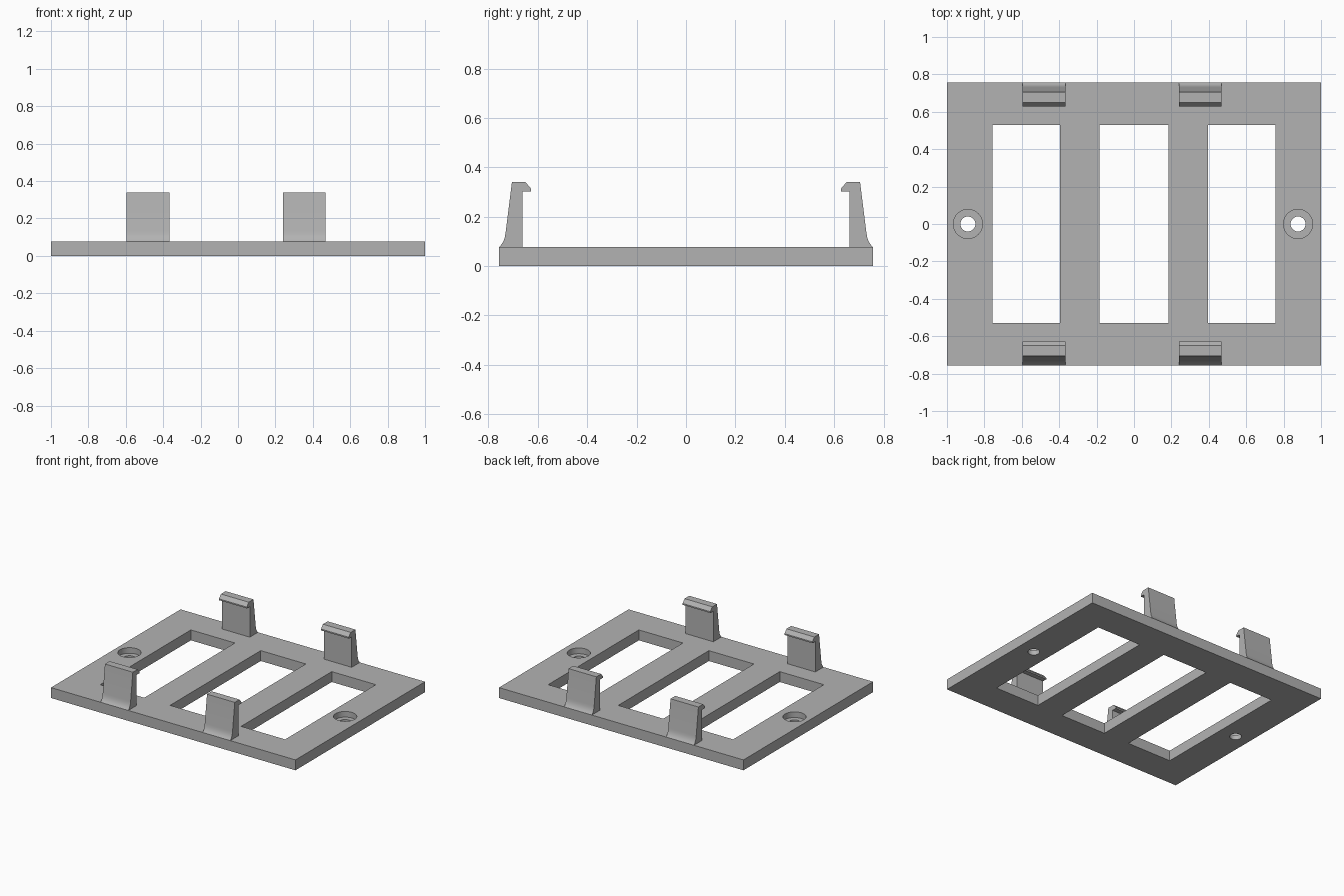
import bpy
import bmesh
from math import radians

cube = bpy.data.objects.get("Cube")
if cube:
    bpy.data.objects.remove(cube, do_unlink=True)

grey = bpy.data.materials.new("plain grey")
grey.use_nodes = True
colour = (0.45, 0.45, 0.45, 1)
grey.diffuse_color = colour
grey.node_tree.nodes["Principled BSDF"].inputs["Base Color"].default_value = colour

PLATE_TOP = 0.077
HALF_DEPTH = 0.757


def box(name, x0, x1, y0, y1, z0, z1):
    bpy.ops.mesh.primitive_cube_add(
        size=1, location=((x0 + x1) / 2, (y0 + y1) / 2, (z0 + z1) / 2))
    obj = bpy.context.object
    obj.name = name
    obj.scale = (x1 - x0, y1 - y0, z1 - z0)
    bpy.ops.object.transform_apply(location=True, rotation=False, scale=True)
    return obj


def cylinder(name, x, radius, z0, z1):
    bpy.ops.mesh.primitive_cylinder_add(
        vertices=48, radius=radius, depth=z1 - z0, location=(x, 0, (z0 + z1) / 2))
    bpy.context.object.name = name
    return bpy.context.object


def cut(target, cutter):
    mod = target.modifiers.new("cut", "BOOLEAN")
    mod.operation = "DIFFERENCE"
    mod.solver = "EXACT"
    mod.object = cutter
    bpy.context.view_layer.objects.active = target
    bpy.ops.object.modifier_apply(modifier=mod.name)
    bpy.data.objects.remove(cutter, do_unlink=True)


def smooth(obj):
    bpy.ops.object.select_all(action="DESELECT")
    obj.select_set(True)
    bpy.context.view_layer.objects.active = obj
    bpy.ops.object.shade_smooth_by_angle(angle=radians(25))


# Base plate with three windows
plate = box("base_plate", -1, 1, -HALF_DEPTH, HALF_DEPTH, 0, PLATE_TOP)
for x0, x1 in ((-0.757, -0.396), (-0.185, 0.184), (0.396, 0.757)):
    cut(plate, box("window_cutter", x0, x1, -0.53, 0.53, -0.1, 0.2))

# Counterbored screw holes
for x in (-0.888, 0.877):
    cut(plate, cylinder("screw_cutter", x, 0.04, -0.1, 0.2))
    cut(plate, cylinder("screw_head_cutter", x, 0.078, 0.035, 0.2))
plate.data.materials.clear()
plate.data.materials.append(grey)
smooth(plate)

# Snap clip side profile (distance from centre, height)
CLIP = [(0.757, PLATE_TOP), (0.747, 0.088), (0.739, 0.102), (0.734, 0.117),
        (0.731, 0.133), (0.705, 0.34), (0.65, 0.34), (0.627, 0.313),
        (0.627, 0.303), (0.662, 0.303), (0.662, PLATE_TOP)]


def clip(name, x0, x1, side):
    bm = bmesh.new()
    face = bm.faces.new([bm.verts.new((x0, side * y, z)) for y, z in CLIP])
    ext = bmesh.ops.extrude_face_region(bm, geom=[face])
    verts = [g for g in ext["geom"] if isinstance(g, bmesh.types.BMVert)]
    bmesh.ops.translate(bm, verts=verts, vec=(x1 - x0, 0, 0))
    bmesh.ops.recalc_face_normals(bm, faces=bm.faces)
    mesh = bpy.data.meshes.new(name)
    bm.to_mesh(mesh)
    bm.free()
    mesh.materials.append(grey)
    obj = bpy.data.objects.new(name, mesh)
    bpy.context.collection.objects.link(obj)
    smooth(obj)


for hand, x0, x1 in (("right", -0.595, -0.367), ("left", 0.24, 0.467)):
    for end, side in (("front", -1), ("back", 1)):
        clip(f"{end}_{hand}_clip", x0, x1, side)
